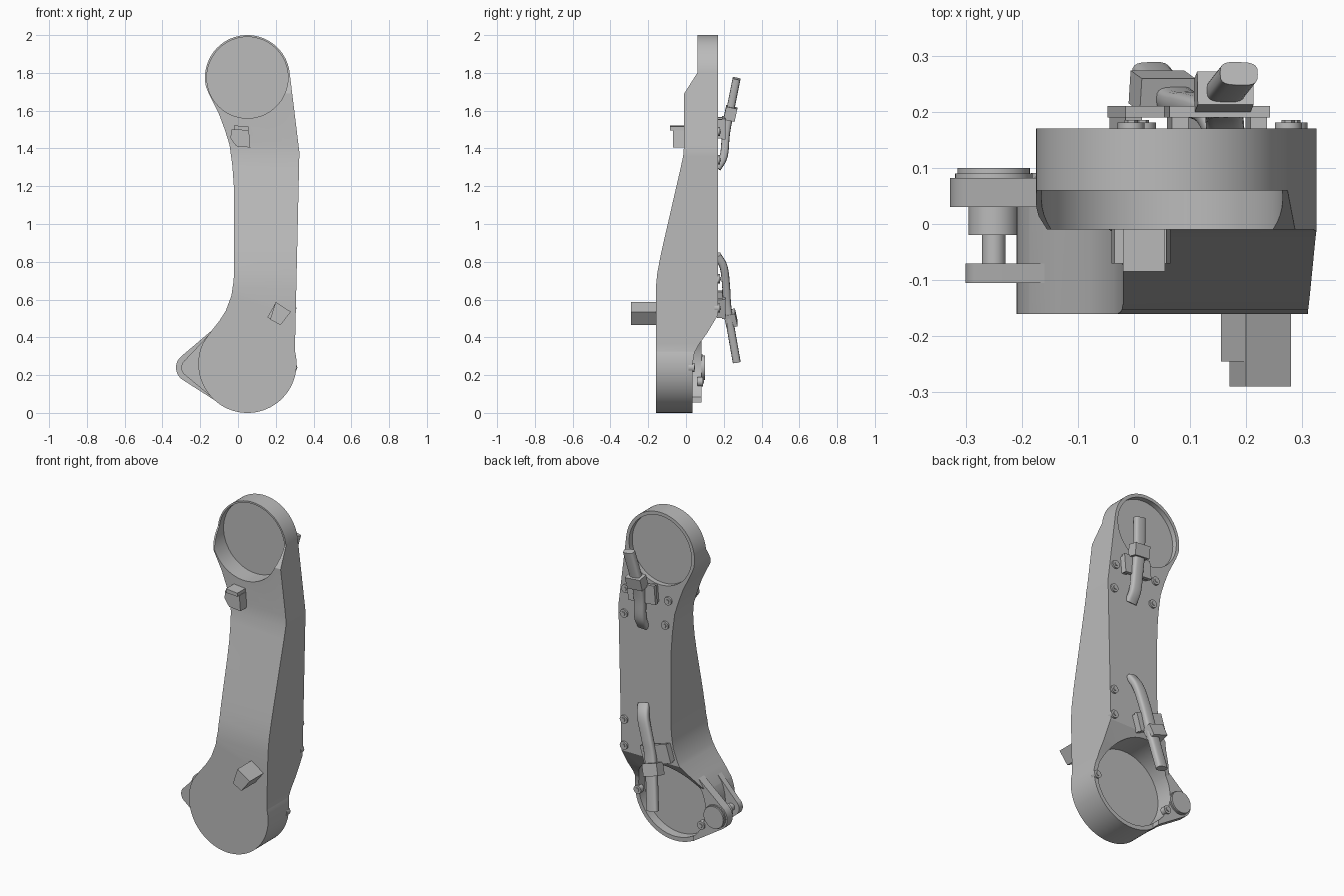
import bpy, bmesh
from math import sin, cos, radians, pi, copysign
from mathutils import Vector, Matrix

old = bpy.data.objects.get("Cube")
if old:
    bpy.data.objects.remove(old)

GREY = (0.5, 0.5, 0.5, 1)
mat = bpy.data.materials.new("matte_grey")
mat.use_nodes = True
mat.diffuse_color = GREY
mat.node_tree.nodes["Principled BSDF"].inputs["Base Color"].default_value = GREY


def finish(name, bm):
    bmesh.ops.recalc_face_normals(bm, faces=bm.faces)
    me = bpy.data.meshes.new(name)
    bm.to_mesh(me)
    bm.free()
    ob = bpy.data.objects.new(name, me)
    me.materials.append(mat)
    bpy.context.collection.objects.link(ob)
    return ob


def loft(rings):
    """Closed tube of quads through equal rings of points, capped at both ends."""
    bm = bmesh.new()
    rows = [[bm.verts.new(p) for p in ring] for ring in rings]
    n = len(rows[0])
    for r, s in zip(rows, rows[1:]):
        for k in range(n):
            bm.faces.new((r[k], r[(k + 1) % n], s[(k + 1) % n], s[k]))
    bm.faces.new(rows[0][::-1])
    bm.faces.new(rows[-1])
    return bm


def prism_mesh(pts, lo, hi):
    return loft([[(x, y, z) for x, z in pts] for y in (lo, hi)])


def prism(name, pts, lo, hi):
    return finish(name, prism_mesh(pts, lo, hi))


def arc(cx, cz, r, a, b, n):
    return [(cx + r * cos(radians(a + (b - a) * i / n)),
             cz + r * sin(radians(a + (b - a) * i / n))) for i in range(n + 1)]


def disc(name, x, z, r, lo, hi, n=32):
    return prism(name, arc(x, z, r, 0, 360 - 360 / n, n - 1), lo, hi)


def box(name, centre, size, tilt_x=0, tilt_y=0):
    bm = bmesh.new()
    bmesh.ops.create_cube(bm, size=1)
    bm.transform(Matrix.Translation(centre) @ Matrix.Rotation(radians(tilt_y), 4, "Y")
                 @ Matrix.Rotation(radians(tilt_x), 4, "X") @ Matrix.Diagonal((*size, 1)))
    return finish(name, bm)


def cut_disc(ob, *args):
    cutter = disc("recess_cutter", *args, n=64)
    mod = ob.modifiers.new("recess", "BOOLEAN")
    mod.operation, mod.solver, mod.object = "DIFFERENCE", "EXACT", cutter
    bpy.context.view_layer.objects.active = ob
    bpy.ops.object.modifier_apply(modifier=mod.name)
    bpy.data.objects.remove(cutter)


def depth_at(profile, z):
    for (y0, z0), (y1, z1) in zip(profile, profile[1:]):
        if z <= z1:
            return y0 + (y1 - y0) * (z - z0) / (z1 - z0)
    return profile[-1][0]


CX, LOW, TOP = 0.05, 0.26, 1.775

# Arm body: front outline whose front and back follow depth profiles (y, z)
outline = arc(CX, LOW, 0.26, 155, 375, 48)
outline += [(0.325, 1.38)] + arc(CX, TOP, 0.225, 8, 192, 40)
outline += [(-0.155, 1.69), (-0.13, 1.64), (-0.1, 1.58), (-0.07, 1.5), (-0.045, 1.42),
            (-0.03, 1.31), (-0.022, 1.2), (-0.02, 1.1), (-0.02, 0.78), (-0.023, 0.7),
            (-0.035, 0.62), (-0.065, 0.54), (-0.1, 0.485), (-0.14, 0.435)]
front = [(-0.16, -0.1), (-0.16, 0.66), (-0.152, 0.74), (-0.135, 0.83), (-0.115, 0.92),
         (-0.03, 1.29), (-0.015, 1.36), (-0.01, 1.42), (-0.01, 1.69), (0.06, 1.8), (0.06, 2.1)]
back = [(0.035, -0.1), (0.035, 0.26), (0.045, 0.32), (0.07, 0.365), (0.11, 0.42),
        (0.17, 0.52), (0.17, 2.1)]
bm = prism_mesh(outline, -1, 1)
for _, z in front[1:-1] + back[1:-1]:
    bmesh.ops.bisect_plane(bm, geom=bm.verts[:] + bm.edges[:] + bm.faces[:], dist=1e-5,
                           plane_co=(0, 0, z), plane_no=(0, 0, 1))
for v in bm.verts:
    v.co.y = depth_at(front if v.co.y < 0 else back, v.co.z)
body = finish("arm_body", bm)

# Round recesses at both ends
cut_disc(body, CX, LOW, 0.235, -0.02, 0.4)
cut_disc(body, CX, TOP, 0.215, -0.3, 0.1)
cut_disc(body, CX, TOP, 0.205, 0.14, 0.4)


# Side lugs, tangent to the lower hub
def lug(name, r, lo, hi):
    pts = arc(-0.25, 0.24, r, 127, 233, 24) + arc(CX, LOW, 0.257, 233, 127, 1)
    return prism(name, pts, lo, hi)


upper_lug = lug("upper_lug", 0.078, 0.03, 0.082)
cut_disc(upper_lug, CX, LOW, 0.235, -0.02, 0.4)
lug("lower_lug", 0.05, -0.105, -0.07)

# Pivot pin through the lugs
for name, r, lo, hi in (("pivot_shaft", 0.021, -0.08, 0.0), ("pivot_collar", 0.045, -0.02, 0.04),
                        ("pivot_washer", 0.069, 0.08, 0.09), ("pivot_cap", 0.065, 0.09, 0.1)):
    disc(name, -0.25, 0.24, r, lo, hi)

# Connector plugs on the front
prism("lower_plug", [(0.2, 0.588), (0.28, 0.535), (0.225, 0.465), (0.17, 0.495)], -0.29, -0.15)
prism("lower_plug_tab", [(0.2, 0.585), (0.21, 0.48), (0.155, 0.505)], -0.245, -0.15)
prism("upper_plug", [(-0.035, 1.5), (0.058, 1.495), (0.065, 1.405), (-0.01, 1.412), (-0.04, 1.455)],
      -0.07, 0.0)
prism("upper_plug_cap", [(-0.02, 1.522), (0.055, 1.515), (0.055, 1.495), (-0.02, 1.498)], -0.085, 0.0)

# Bolts on the back, each with a small raised centre
for x, z, y in ((0.275, 1.49, 0.17), (0.285, 1.34, 0.17), (-0.005, 1.49, 0.17), (0.015, 1.34, 0.17),
                (0.285, 0.71, 0.17), (0.285, 0.555, 0.17), (0.29, 0.24, 0.033), (-0.16, 0.165, 0.08)):
    disc("bolt_head", x, z, 0.024, y - 0.02, y + 0.011, 20)
    disc("bolt_centre", x, z, 0.012, y, y + 0.015, 6)


def cable(name, path, half_width, half_depth):
    """Sweep a rounded, flattened section along a smooth path."""
    p = [Vector(v) for v in path]
    p = [2 * p[0] - p[1]] + p + [2 * p[-1] - p[-2]]
    line = []
    for a, b, c, d in zip(p, p[1:], p[2:], p[3:]):
        for k in range(6):
            t = k / 6
            line.append(0.5 * (2 * b + (c - a) * t + (2 * a - 5 * b + 4 * c - d) * t * t
                               + (3 * b - a - 3 * c + d) * t ** 3))
    line.append(p[-2])
    section = [[copysign(abs(f(2 * pi * k / 20)) ** 0.6, f(2 * pi * k / 20)) for f in (cos, sin)]
               for k in range(20)]
    rings = []
    for i, q in enumerate(line):
        tan = (line[min(i + 1, len(line) - 1)] - line[max(i - 1, 0)]).normalized()
        out = tan.cross(Vector((1, 0, 0))).normalized()
        across = out.cross(tan)
        rings.append([q + across * half_width * u + out * half_depth * w for u, w in section])
    return finish(name, loft(rings))


cable("upper_cable", [(0.163, 0.165, 1.295), (0.16, 0.2, 1.36), (0.155, 0.212, 1.48),
                      (0.16, 0.232, 1.59), (0.187, 0.268, 1.77)], 0.034, 0.021)
cable("lower_cable", [(0.16, 0.165, 0.835), (0.14, 0.2, 0.77), (0.105, 0.213, 0.66),
                      (0.075, 0.222, 0.54), (0.03, 0.268, 0.27)], 0.034, 0.021)

# Cable clamps with their mounting plates and feet
for prefix, x, z, y, px, pz, lean, turn in (("upper", 0.16, 1.585, 0.235, 0.148, 1.51, -12, 5),
                                            ("lower", 0.05, 0.5, 0.237, 0.055, 0.575, 12, 17)):
    box(prefix + "_clamp", (x, y, z), (0.1, 0.06, 0.07), lean, turn)
    box(prefix + "_clamp_plate", (px, 0.2, pz), (0.18, 0.02, 0.11), 0, turn)
    for s in (-1, 1):
        box(prefix + "_clamp_foot", (px + s * 0.07, 0.18, pz - s * 0.07 * sin(radians(turn))),
            (0.03, 0.03, 0.1), 0, turn)

# Smooth curved walls, keep hard edges
bpy.ops.object.select_all(action="DESELECT")
for ob in bpy.context.scene.objects:
    if ob.type == "MESH":
        ob.select_set(True)
        bpy.context.view_layer.objects.active = ob
bpy.ops.object.shade_smooth_by_angle(angle=radians(30))
